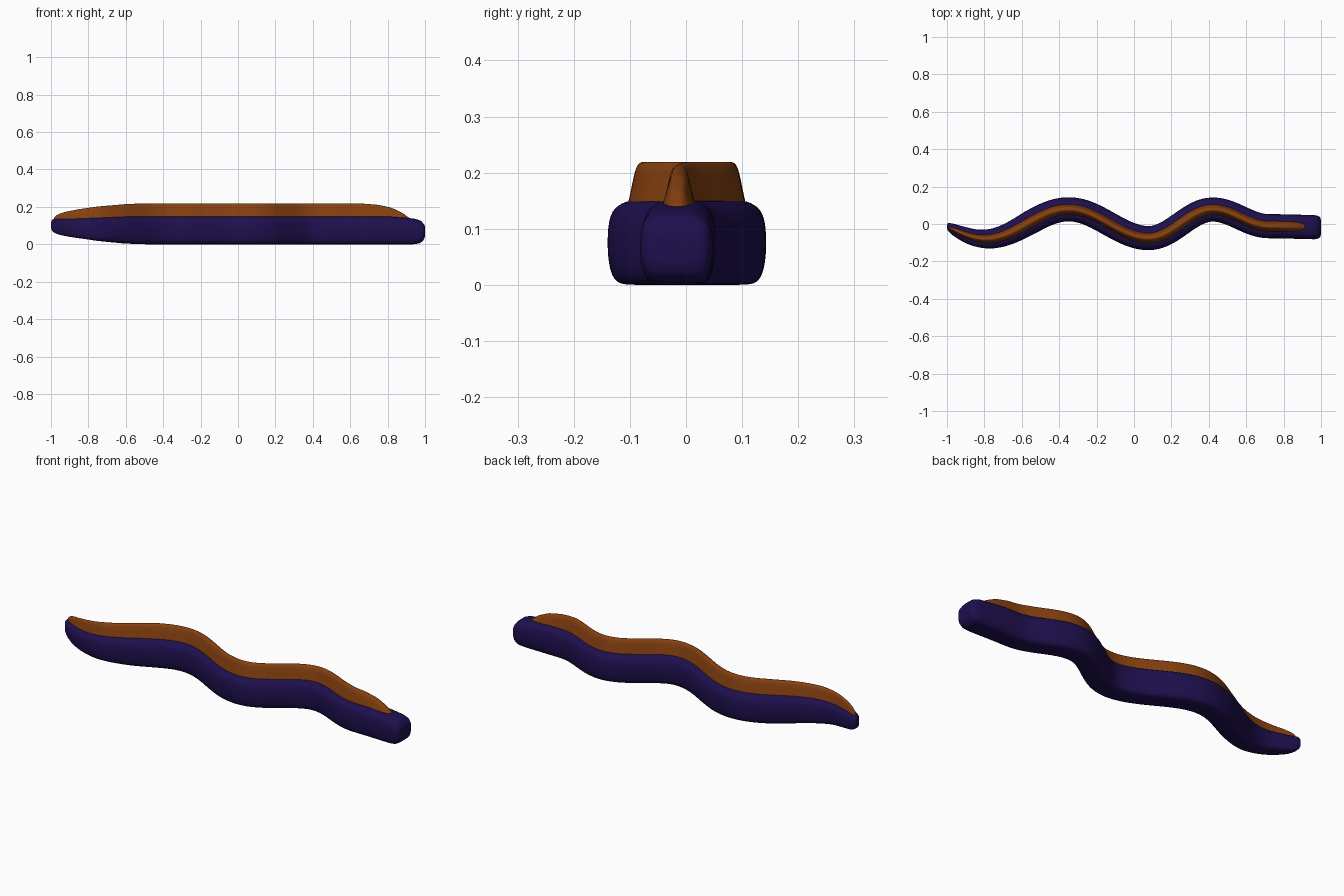
import bpy, bmesh, math

if "Cube" in bpy.data.objects:
    bpy.data.objects.remove(bpy.data.objects["Cube"])

# wavy centreline: extremes of the bends (x, y)
BENDS = [(-1.2, .05), (-.79, -.08), (-.35, .079), (.08, -.076), (.42, .078), (.72, -.012), (1.05, -.018)]
# profiles along x
BODY_HALF = [(-1, .014), (-.992, .023), (-.97, .03), (-.9, .041), (-.8, .05), (-.7, .057),
             (-.55, .065), (.965, .065), (.985, .061), (.996, .053), (1, .04)]
BOTTOM = [(-1, .082), (-.99, .066), (-.96, .052), (-.9, .04), (-.75, .018), (-.6, .004), (-.5, 0),
          (.94, 0), (.97, .005), (.99, .018), (1, .04)]
SEAM = [(-1, .122), (-.99, .136), (-.96, .135), (-.85, .138), (-.6, .15), (.8, .151), (.9, .142),
        (.95, .136), (.98, .125), (1, .1)]
FIN_TOP = [(-.985, .142), (-.97, .158), (-.93, .172), (-.85, .188), (-.75, .202), (-.6, .215),
           (-.5, .219), (.65, .219), (.75, .211), (.82, .196), (.88, .168), (.915, .14)]
FIN_SCALE = [(-.985, .35), (-.95, .5), (-.8, .8), (-.6, 1), (.83, 1), (.88, .85), (.905, .6), (.915, .3)]
# half sections: (fraction of half width, fraction of height), bottom to top
BODY_SEC = [(.35, 0), (.65, .01), (.82, .06), (.93, .18), (.985, .33), (1, .5), (.985, .68),
            (.92, .83), (.78, .92), (.58, .97), (.42, 1)]
FIN_SEC = [(.031, -.35), (.027, 0), (.023, .25), (.019, .55), (.015, .8), (.010, .96), (.004, 1)]


def lerp(table, x):
    for (a, va), (b, vb) in zip(table, table[1:]):
        if x <= b:
            return va + (vb - va) * max(0, (x - a) / (b - a))
    return table[-1][1]


def centre(x):
    for (a, ya), (b, yb) in zip(BENDS, BENDS[1:]):
        if x <= b:
            return ya + (yb - ya) * (1 - math.cos(math.pi * (x - a) / (b - a))) / 2


def sweep(name, x0, x1, knots, section, colour):
    """Skin mirrored half sections along the centreline."""
    xs = {x for t in knots for x, _ in t if x0 <= x <= x1}
    xs |= {x0 + (x1 - x0) * (i + .5) / 70 for i in range(70)}
    xs = sorted(xs)
    xs = [x for i, x in enumerate(xs) if i == 0 or i == len(xs) - 1 or x - xs[i - 1] > .003]
    bm = bmesh.new()
    rings = []
    for x in xs:
        slope = (centre(x + .005) - centre(x - .005)) / .01
        slope *= min(1, max(0, (1 - abs(x)) / .12))   # square off the ends
        n = math.hypot(1, slope)
        half = section(x)
        pts = half + [(-w, z) for w, z in reversed(half)]
        rings.append([bm.verts.new((x - w * slope / n, centre(x) + w / n, z)) for w, z in pts])
    for r, s in zip(rings, rings[1:]):
        for i in range(len(r)):
            j = (i + 1) % len(r)
            bm.faces.new((r[i], r[j], s[j], s[i]))
    bm.faces.new(rings[0])
    bm.faces.new(rings[-1])
    bmesh.ops.recalc_face_normals(bm, faces=bm.faces)
    for f in bm.faces:
        f.smooth = True
    me = bpy.data.meshes.new(name)
    bm.to_mesh(me)
    bm.free()
    ob = bpy.data.objects.new(name, me)
    bpy.context.collection.objects.link(ob)
    mat = bpy.data.materials.new(name + "_colour")
    mat.diffuse_color = colour
    mat.use_nodes = True
    mat.node_tree.nodes["Principled BSDF"].inputs["Base Color"].default_value = mat.diffuse_color
    me.materials.append(mat)
    ob.modifiers.new("smooth", "SUBSURF").levels = 1
    ob.modifiers["smooth"].render_levels = 1
    return ob


def body_section(x):
    w, b, s = lerp(BODY_HALF, x), lerp(BOTTOM, x), lerp(SEAM, x)
    return [(w * u, b + (s - b) * v) for u, v in BODY_SEC]


def fin_section(x):
    k, s, t = lerp(FIN_SCALE, x), lerp(SEAM, x), lerp(FIN_TOP, x)
    h = max(t - s, .004)
    return [(k * u, s + (h * v if v >= 0 else -.02)) for u, v in FIN_SEC]


# dark eel-like body and the orange back fin
sweep("body", -1, 1, [BODY_HALF, BOTTOM, SEAM], body_section, (.013, .005, .075, 1))
sweep("back_fin", -.985, .915, [FIN_TOP, FIN_SCALE], fin_section, (.24, .052, .005, 1))
